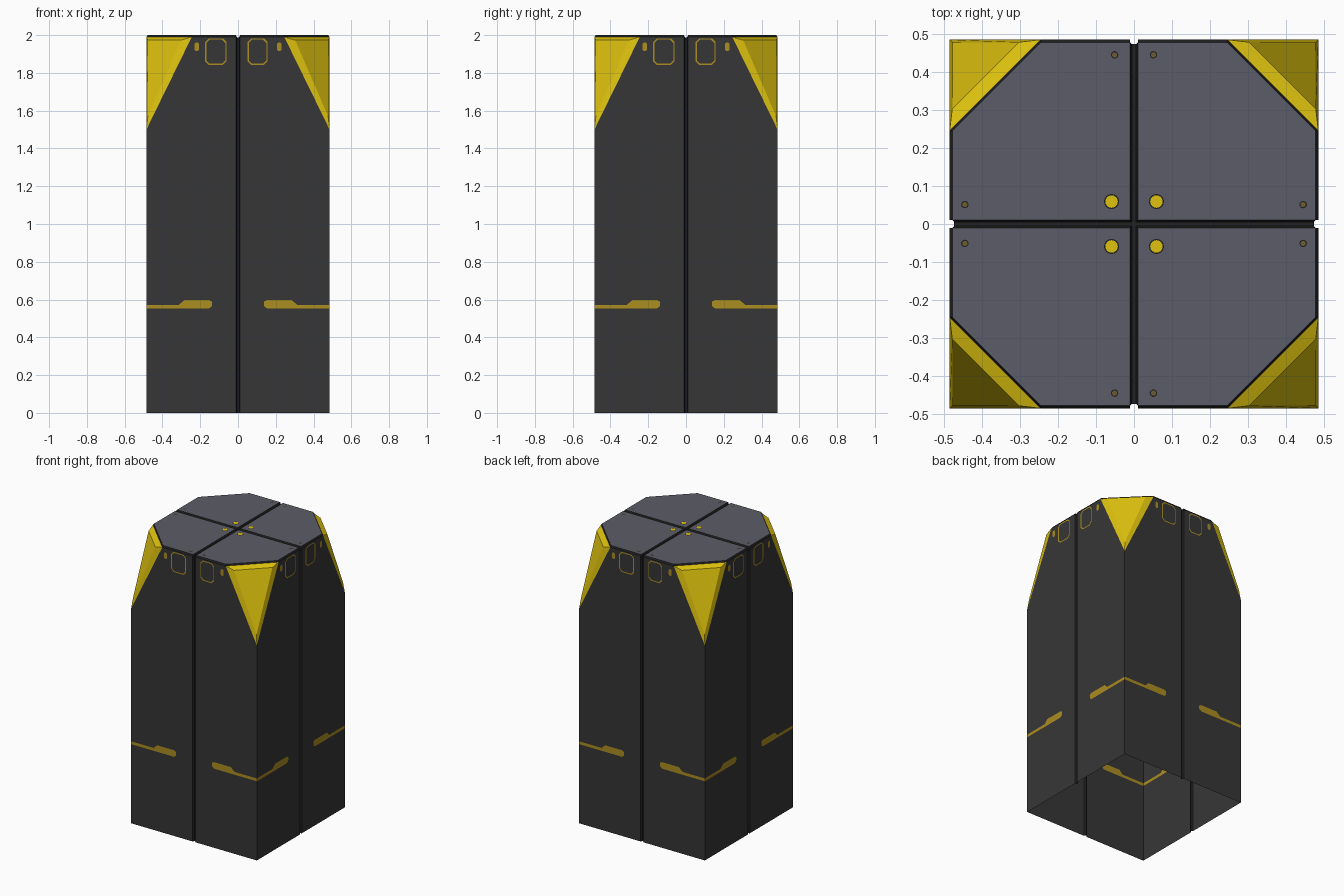
import bpy, bmesh, math
from mathutils import Matrix, Vector

if "Cube" in bpy.data.objects:
    bpy.data.objects.remove(bpy.data.objects["Cube"])

W, T, G, D = 0.485, 0.478, 0.011, 0.012   # wall plane, roof edge, half seam, seam depth


def srgb(r, g, b):
    return tuple(((c / 255 + 0.055) / 1.055) ** 2.4 if c > 10 else c / 3294 for c in (r, g, b)) + (1,)


def material(name, rgb):
    m = bpy.data.materials.new(name)
    m.diffuse_color = srgb(*rgb)
    m.use_nodes = True
    m.node_tree.nodes["Principled BSDF"].inputs["Base Color"].default_value = m.diffuse_color
    return m


WALL = material("charcoal wall", (54, 54, 54))
SEAM = material("black seam", (32, 32, 33))
ROOF = material("slate roof", (92, 92, 104))
YELLOW = material("safety yellow", (222, 194, 14))
MUSTARD = material("worn mustard", (172, 142, 32))
OLIVE = material("olive screw", (108, 92, 48))


def build(name, faces, mats, turns=4):
    """faces: (points, material slot), repeated about z, all facing outwards"""
    bm = bmesh.new()
    for k in range(turns):
        rot = Matrix.Rotation(k * math.pi / 2, 3, 'Z')
        for pts, slot in faces:
            f = bm.faces.new([bm.verts.new(rot @ Vector(p)) for p in pts])
            f.material_index = slot
            f.normal_update()
            if f.normal.dot(f.calc_center_median() - Vector((0, 0, 1))) < 0:
                f.normal_flip()
    bmesh.ops.remove_doubles(bm, verts=bm.verts, dist=0.0005)
    me = bpy.data.meshes.new(name)
    bm.to_mesh(me)
    bm.free()
    for m in mats:
        me.materials.append(m)
    ob = bpy.data.objects.new(name, me)
    bpy.context.collection.objects.link(ob)
    return ob


def on_wall(points, s=1, depth=W):
    return [(s * u, -depth, z) for u, z in points]


# wall panels with the stripe cut in, so it shows inside the open base too
under = [(W, 0.552), (0.155, 0.552), (0.138, 0.565), (0.138, 0.58)]
over = [(0.138, 0.59), (0.155, 0.598), (0.285, 0.598), (0.312, 0.572), (W, 0.572)]
faces = []
for s in (1, -1):
    faces.append((on_wall([(G, 0), (W, 0)] + under + [(G, 0.58)], s), 0))
    faces.append((on_wall(under + over, s), 1))
    faces.append((on_wall([(G, 0.58), (0.138, 0.58)] + over +
                          [(W, 1.5), (0.245, 1.99), (G, 1.99)], s), 0))
build("wall_panels", faces, [WALL, MUSTARD])

# wall seams and the chamfered rim below the roof
faces = [(on_wall([(-0.005, 0), (0.005, 0), (0.005, 1.988), (-0.005, 1.988)], 1, W - D), 0)]
for s in (1, -1):
    faces.append(([(s * G, -W, 0), (s * 0.005, -W + D, 0),
                   (s * 0.005, -W + D, 1.988), (s * G, -W, 1.99)], 0))
    faces.append(([(s * G, -W, 1.99), (s * 0.245, -W, 1.99),
                   (s * 0.245, -T, 2), (s * G, -T, 2)], 0))
faces.append(([(0.245, -W, 1.99), (W, -0.245, 1.99), (T, -0.245, 2), (0.245, -T, 2)], 0))
build("wall_seams_and_rim", faces, [SEAM])

# roof quarters, cut at the corner
build("roof_panels", [([(G, -G, 2), (T, -G, 2), (T, -0.245, 2), (0.245, -T, 2), (G, -T, 2)], 0)], [ROOF])

# roof cross seams
lo = 2 - D
faces = [([(-0.005, -W + D, lo), (0.005, -W + D, lo), (0.005, -0.005, lo), (-0.005, -0.005, lo)], 0)]
for s in (1, -1):
    faces.append(([(s * G, -T, 2), (s * G, -G, 2), (s * 0.005, -0.005, lo), (s * 0.005, -W + D, lo)], 0))
build("roof_seams", faces, [SEAM])
build("roof_seam_centre", [([(-0.005, -0.005, lo), (0.005, -0.005, lo),
                             (0.005, 0.005, lo), (-0.005, 0.005, lo)], 0)], [SEAM], 1)

# yellow corner guards: inset triangle with sloping borders
A, B, C = (0.245, -W, 1.99), (W, -0.245, 1.99), (W, -W, 1.5)
a, b, c = (0.303, -0.478, 1.973), (0.478, -0.303, 1.973), (0.477, -0.477, 1.57)
build("corner_guards", [([a, b, c], 0), ([A, B, b, a], 0), ([B, C, c, b], 0), ([C, A, a, c], 0)], [YELLOW])


# roof pins and screws, each on a dark washer
def disc(x, y, r, z, n=16):
    return [(x + r * math.cos(i * math.tau / n), y + r * math.sin(i * math.tau / n), z) for i in range(n)]


faces = [(disc(0.059, -0.059, 0.02, 2.001), 0), (disc(0.059, -0.059, 0.0165, 2.002), 1)]
for x, y in ((0.051, -0.445), (0.445, -0.051)):
    faces += [(disc(x, y, 0.010, 2.001, 10), 0), (disc(x, y, 0.007, 2.002, 10), 2)]
build("roof_pins_and_screws", faces, [SEAM, YELLOW, OLIVE])


# painted hatch outlines and small marks near the top of each wall
def rounded(u0, u1, z0, z1, k):
    return [(u0 + k, z0), (u1 - k, z0), (u1, z0 + k), (u1, z1 - k),
            (u1 - k, z1), (u0 + k, z1), (u0, z1 - k), (u0, z0 + k)]


faces = []
for s, u0, u1 in ((1, 0.05, 0.157), (-1, 0.06, 0.175)):
    outer = on_wall(rounded(u0, u1, 1.842, 1.983, 0.02), s, W + 0.002)
    inner = on_wall(rounded(u0 + 0.007, u1 - 0.007, 1.849, 1.976, 0.017), s, W + 0.002)
    for i in range(8):
        j = (i + 1) % 8
        faces.append(([outer[i], outer[j], inner[j], inner[i]], 0))
    faces.append((on_wall(rounded(0.207, 0.23, 1.915, 1.962, 0.008), s, W + 0.002), 0))
build("hatch_outlines", faces, [MUSTARD])
